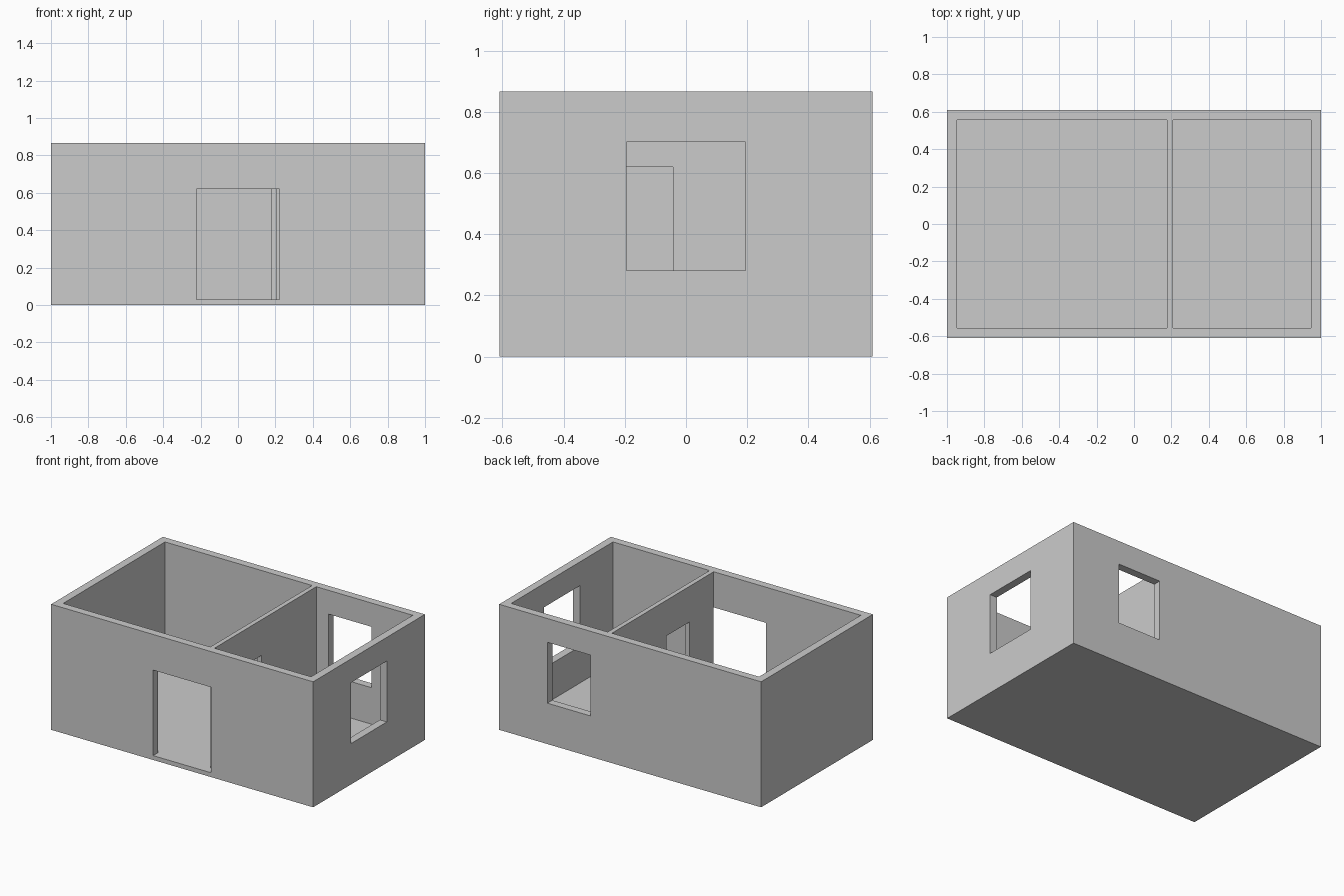
import bpy

if "Cube" in bpy.data.objects:
    bpy.data.objects.remove(bpy.data.objects["Cube"])

# Main dimensions
X, Y, H = 1.0, 0.609, 0.866      # half length, half width, height
T = 0.054                        # outer wall thickness
FLOOR = 0.03                     # floor slab thickness
P0, P1 = 0.177, 0.209            # partition wall faces
DOOR_TOP, SILL, WIN_TOP = 0.62, 0.282, 0.702


def box(name, x, y, z):
    """Box object from (min, max) pairs on each axis."""
    bpy.ops.mesh.primitive_cube_add(size=1)
    ob = bpy.context.object
    ob.name = name
    ob.location = [(a + b) / 2 for a, b in (x, y, z)]
    ob.scale = [b - a for a, b in (x, y, z)]
    bpy.ops.object.transform_apply(location=True, rotation=False, scale=True)
    return ob


def cut(target, name, x, y, z):
    """Subtract a box from the target and discard the cutter."""
    cutter = box(name, x, y, z)
    cutter.hide_render = True
    mod = target.modifiers.new(name, 'BOOLEAN')
    mod.operation = 'DIFFERENCE'
    mod.solver = 'EXACT'
    mod.object = cutter
    bpy.context.view_layer.objects.active = target
    bpy.ops.object.modifier_apply(modifier=mod.name)
    bpy.data.objects.remove(cutter)


# Solid block that becomes the floor, outer walls and partition
house = box("house_walls", (-X, X), (-Y, Y), (0, H))

# Two open-topped rooms
room_y, room_z = (-Y + T, Y - T), (FLOOR, H + 0.1)
cut(house, "large_room", (-X + T, P0), room_y, room_z)
cut(house, "small_room", (P1, X - T), room_y, room_z)

# Doorways in the front wall (stopping at the partition end) and partition
cut(house, "front_door", (-0.222, 0.222), (-Y - 0.1, -Y + T), (FLOOR, DOOR_TOP))
cut(house, "partition_door", (P0 - 0.02, P1 + 0.02), (-0.29, -0.042), (FLOOR, DOOR_TOP))

# Windows in the right and back walls
cut(house, "right_window", (X - T - 0.1, X + 0.1), (-0.195, 0.195), (SILL, WIN_TOP))
cut(house, "back_window", (0.303, 0.632), (Y - T - 0.1, Y + 0.1), (SILL, WIN_TOP))
